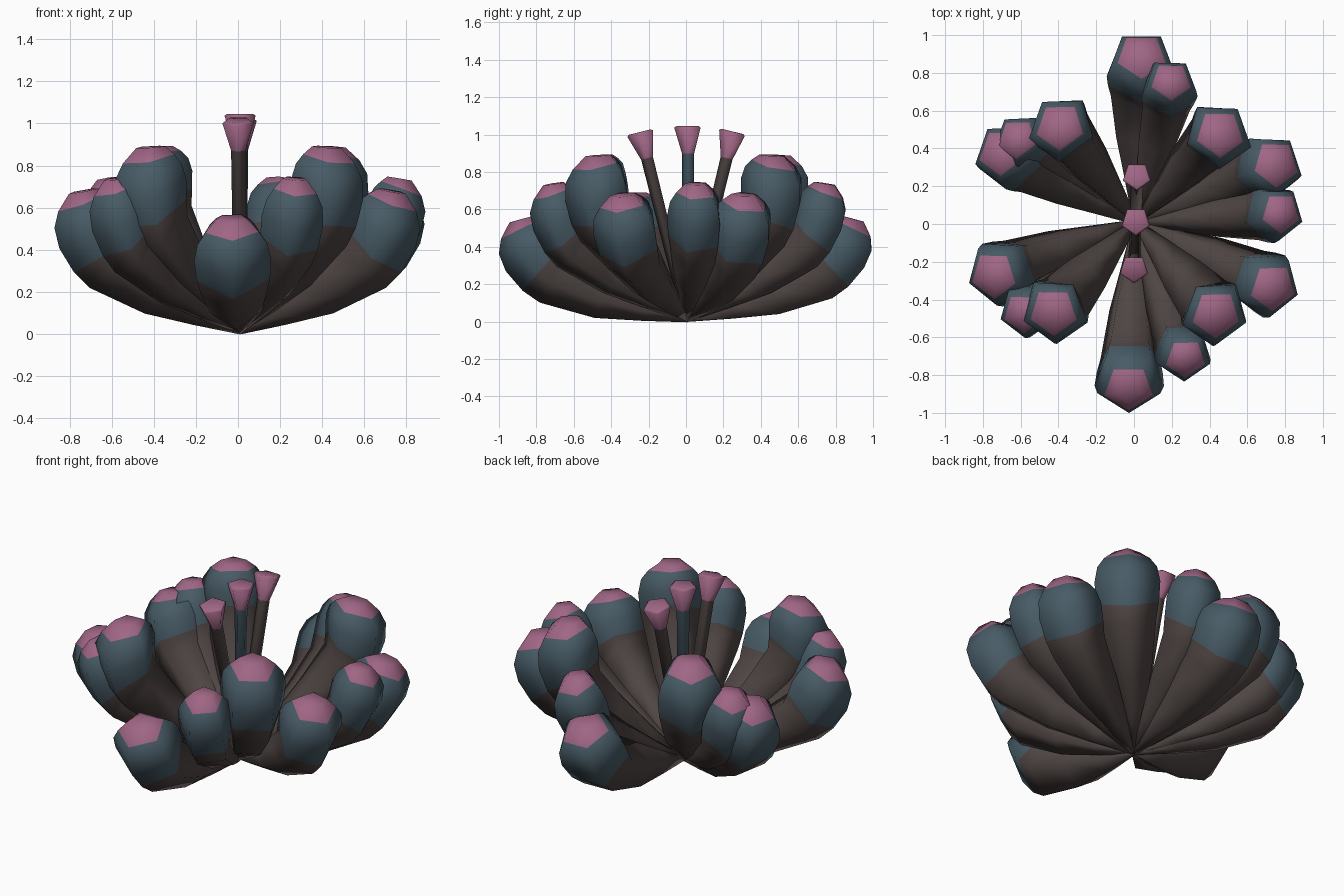
import bpy, bmesh, math
from mathutils import Vector

cube = bpy.data.objects.get("Cube")
if cube:
    bpy.data.objects.remove(cube)


def material(name, rgb):
    m = bpy.data.materials.new(name)
    m.use_nodes = True
    m.diffuse_color = (*rgb, 1)
    m.node_tree.nodes["Principled BSDF"].inputs["Base Color"].default_value = (*rgb, 1)
    return m


MATS = [material("dark_brown", (0.08, 0.062, 0.058)),
        material("slate_blue", (0.064, 0.105, 0.133)),
        material("dusky_pink", (0.35, 0.133, 0.235))]
BROWN, BLUE, PINK = range(3)
SIDES = 5
CENTRE = Vector((0.01, 0.01, 0.012))


def loft(name, stations):
    """Five-sided tube through (centre, direction, radius, colour of next band)."""
    bm = bmesh.new()
    rings = []
    for centre, direction, radius, colour in stations:
        turn = Vector((0, 0, 1)).rotation_difference(direction)
        ring = []
        for i in range(SIDES):
            a = -math.pi / 2 + i * math.tau / SIDES
            corner = Vector((math.cos(a), math.sin(a), 0)) * radius
            ring.append(bm.verts.new(centre + turn @ corner))
        rings.append(ring)
    for lower, upper, station in zip(rings, rings[1:], stations):
        for i in range(SIDES):
            j = (i + 1) % SIDES
            face = bm.faces.new((lower[i], lower[j], upper[j], upper[i]))
            face.material_index = station[3]
    bm.faces.new(rings[0][::-1]).material_index = stations[0][3]
    bm.faces.new(rings[-1]).material_index = stations[-1][3]
    for f in bm.faces:
        f.smooth = True
    mesh = bpy.data.meshes.new(name)
    bm.to_mesh(mesh)
    bm.free()
    for m in MATS:
        mesh.materials.append(m)
    bpy.context.collection.objects.link(bpy.data.objects.new(name, mesh))


# Petal spine: outward, up, direction in degrees, radius, band colour
SPINE = [(0, 0, 12, 0.015, BROWN),
         (0.22, 0.059, 14, 0.067, BROWN),
         (0.45, 0.127, 17, 0.122, BROWN),
         (0.68, 0.22, 35, 0.158, BROWN),
         (0.74, 0.28, 43, 0.175, BLUE),
         (0.80, 0.365, 53, 0.184, BLUE),
         (0.84, 0.43, 59, 0.167, BLUE),
         (0.858, 0.477, 64, 0.128, PINK),
         (0.86, 0.525, 75, 0.072, PINK)]


def petal(name, azimuth, lift, length, girth):
    azimuth, lift = math.radians(azimuth), math.radians(lift)
    out = Vector((math.cos(azimuth), math.sin(azimuth), 0))
    up = Vector((0, 0, 1))
    stations = []
    for r, z, angle, radius, colour in SPINE:
        x = (r * math.cos(lift) - z * math.sin(lift)) * length
        y = (r * math.sin(lift) + z * math.cos(lift)) * length
        # raised petals still lean outward at the tip
        t = math.radians(angle) + lift * 0.45
        stations.append((CENTRE + out * x + up * y,
                         out * math.cos(t) + up * math.sin(t), radius * girth, colour))
    loft(name, stations)


# Petal rows: lift, length, girth, azimuths
ROWS = {"inner_petal": (23, 1.07, 1.02, (46.5, 311, 227.5, 128.5)),
        "slim_petal": (12.3, 1.043, 0.85, (3.5, 76, 145, 219, 290)),
        "side_petal": (8.5, 1.032, 1.0, (22.5, 334.5, 200.5, 152.5)),
        "low_petal": (0, 1.025, 1.05, (88, 267.5))}
for row, (lift, length, girth, azimuths) in ROWS.items():
    for n, azimuth in enumerate(azimuths, 1):
        petal(f"{row}_{n}", azimuth, lift, length, girth)


# Stamens: straight stems with flared heads
def stamen(name, top, stem_colour):
    top = Vector(top)
    axis = (top - CENTRE).normalized()
    loft(name, [(CENTRE, axis, 0.03, stem_colour),
                (top - axis * 0.145, axis, 0.036, PINK),
                (top - axis * 0.008, axis, 0.078, PINK),
                (top, axis, 0.066, PINK)])


stamen("middle_stamen", (0.01, 0.015, 1.045), BLUE)
stamen("back_stamen", (0.015, 0.255, 1.015), BROWN)
stamen("front_stamen", (0.0, -0.24, 1.015), BROWN)
